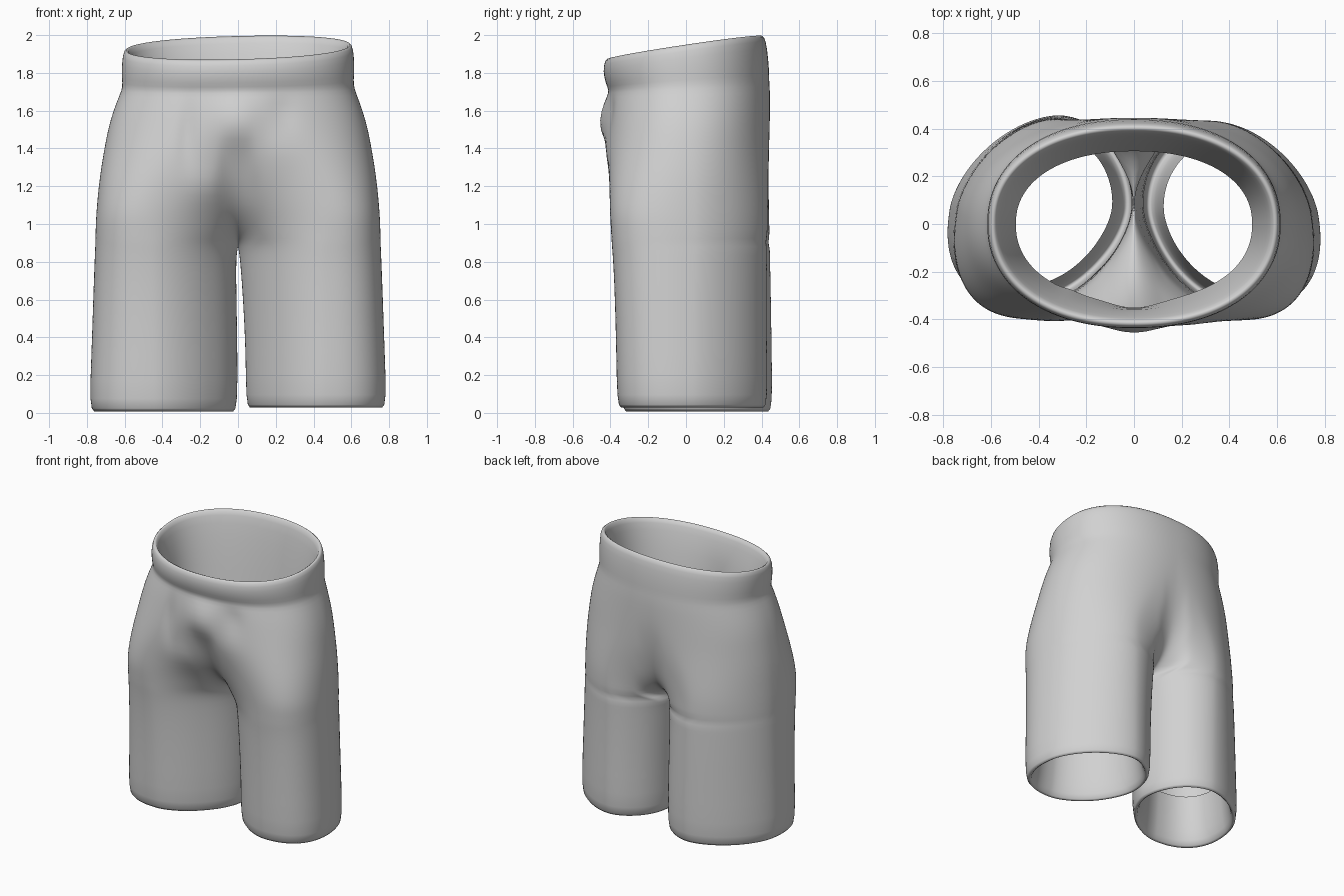
import bpy, bmesh, math

cube = bpy.data.objects.get("Cube")
if cube:
    bpy.data.objects.remove(cube, do_unlink=True)

POINTS = 80

# Cross-sections of one half: height, inner x, outer x, front y, back y
HEM = (0.02, 0.025, 0.775, -0.353, 0.445)
WAIST = (1.93, -0.615, 0.61, -0.435, 0.42)
OUTER = [
    (0.04, 0.025, 0.778, -0.353, 0.445),
    (0.3, 0.025, 0.767, -0.356, 0.441),
    (0.6, 0.02, 0.757, -0.365, 0.438),
    (0.77, 0.015, 0.75, -0.375, 0.437),
    (0.84, 0.01, 0.747, -0.381, 0.437),
    (0.88, 0.0, 0.745, -0.385, 0.437),
    (0.92, -0.025, 0.744, -0.389, 0.437),
    (0.97, -0.065, 0.742, -0.393, 0.437),
    (1.03, -0.125, 0.74, -0.398, 0.437),
    (1.1, -0.21, 0.736, -0.402, 0.437),
    (1.2, -0.35, 0.73, -0.406, 0.437),
    (1.3, -0.49, 0.72, -0.41, 0.438),
    (1.4, -0.6, 0.705, -0.414, 0.44),
    (1.5, -0.65, 0.688, -0.415, 0.443),
    (1.6, -0.655, 0.66, -0.415, 0.445),
    (1.69, -0.625, 0.625, -0.41, 0.445),
    (1.73, -0.61, 0.61, -0.405, 0.44),
    (1.78, -0.615, 0.615, -0.425, 0.44),
    (1.87, -0.615, 0.615, -0.44, 0.43),
]


def inset(row, amount):
    """Section moved inward, used for folded hems and the lining."""
    z, xi, xo, yf, yb = row
    return (z, xi + amount, xo - amount, yf + amount, yb - amount)


# Height of each ring with its section: hem lining, outside, waist lining
rings = [(0.36, inset(HEM, 0.085)), (0.18, inset(HEM, 0.07)),
         (0.03, inset(HEM, 0.05)), (-0.005, inset(HEM, 0.02))]
rings += [(row[0], row) for row in OUTER]
rings += [(1.935, inset(WAIST, 0.005)), (1.94, inset(WAIST, 0.03)),
          (1.87, inset(WAIST, 0.05)), (1.7, inset(WAIST, 0.085)),
          (1.48, inset(WAIST, 0.115))]


def blend(z, low, high):
    t = min(max((z - low) / (high - low), 0), 1)
    return t * t * (3 - 2 * t)


def power(value, exponent):
    return math.copysign(abs(value) ** (2 / exponent), value)


def outline(row, angle):
    """Rounded section whose outer side stays steady while the inner widens."""
    z, xi, xo, yf, yb = row
    upper = blend(z, 1.0, 1.75)
    cx, cy = 0.39 * (1 - upper), 0.05 * (1 - upper)
    c, s = math.cos(angle), math.sin(angle)
    low_n = 2.3 if c > 0 and s < 0 else 1.8
    n = low_n + (2.2 - low_n) * upper
    y = (yb - cy if s > 0 else cy - yf) * power(s, n)
    x = cx + (xo - cx if c > 0 else cx - xi) * power(c, n)
    return x - 0.16 * (1 - upper) * y, cy + y


def seam_angle(row, side):
    """Angle where the section meets the centre plane, or its inner end."""
    near, far = math.pi / 4, math.pi
    if row[1] >= 0:
        return side * far
    for _ in range(30):
        mid = (near + far) / 2
        if outline(row, side * mid)[0] > 0:
            near = mid
        else:
            far = mid
    return side * near


# Half of the shorts: rings open at the centre seam, closed around the leg
bm = bmesh.new()
grid = []
for height, row in rings:
    start, end = seam_angle(row, -1), seam_angle(row, 1)
    ring = []
    for i in range(POINTS + 1):
        x, y = outline(row, start + (end - start) * i / POINTS)
        ring.append(bm.verts.new((max(x, 0), y, height)))
    grid.append(ring)
for a, b in zip(grid, grid[1:]):
    for i in range(POINTS):
        bm.faces.new((a[i], a[i + 1], b[i + 1], b[i]))

# Other half, joined along the seam
copy = bmesh.ops.duplicate(bm, geom=bm.verts[:] + bm.edges[:] + bm.faces[:])["geom"]
for v in copy:
    if isinstance(v, bmesh.types.BMVert):
        v.co.x = -v.co.x
bmesh.ops.reverse_faces(bm, faces=[f for f in copy if isinstance(f, bmesh.types.BMFace)])
bmesh.ops.remove_doubles(bm, verts=bm.verts[:], dist=0.0005)

# Soften the crotch seam
seam = [v for v in bm.verts
        if abs(v.co.x) < 0.1 and 0.9 < v.co.z < 1.45 and not v.is_boundary]
for _ in range(8):
    bmesh.ops.smooth_vert(bm, verts=seam, factor=0.5, use_axis_x=False,
                          use_axis_y=True, use_axis_z=False)

# Cloth folds on the front: x, z, width, height, push forward
FOLDS = [
    (0, 1.53, 0.13, 0.11, 0.055),
    (-0.27, 1.47, 0.04, 0.14, -0.02),
    (0.24, 1.58, 0.07, 0.05, -0.02),
    (0.2, 1.38, 0.12, 0.08, 0.015),
    (-0.15, 1.18, 0.13, 0.07, 0.02),
]
for v in bm.verts:
    x, y, z = v.co
    front = blend(-y, 0.22, 0.38) * (z < 1.75)
    for fx, fz, w, h, push in FOLDS:
        v.co.y -= front * push * math.exp(-((x - fx) / w) ** 2 - ((z - fz) / h) ** 2)
    # Waist tilts up to the back
    v.co.z += blend(z, 1.6, 1.92) * (0.15 * y + 0.025 * x)
    # Right leg hangs lower and further back than the left
    low = 1 - blend(z, 0.3, 0.88)
    v.co.x += 0.02 * low * (1 - min(abs(x) / 0.78, 1))
    v.co.z += low * (0.02 if x > 0 else 0)
    v.co.y -= 0.013 * (1 - blend(z, 0.4, 1.4)) * max(-1, min(1, x / 0.15))

mesh = bpy.data.meshes.new("shorts")
bm.to_mesh(mesh)
bm.free()
shorts = bpy.data.objects.new("shorts", mesh)
bpy.context.collection.objects.link(shorts)

# Plain grey cloth
cloth = bpy.data.materials.new("grey_cloth")
cloth.use_nodes = True
grey = (0.64, 0.64, 0.64, 1)
cloth.diffuse_color = grey
cloth.node_tree.nodes["Principled BSDF"].inputs["Base Color"].default_value = grey
mesh.materials.append(cloth)

for p in mesh.polygons:
    p.use_smooth = True
smooth = shorts.modifiers.new("smooth_cloth", "SUBSURF")
smooth.levels = smooth.render_levels = 1
